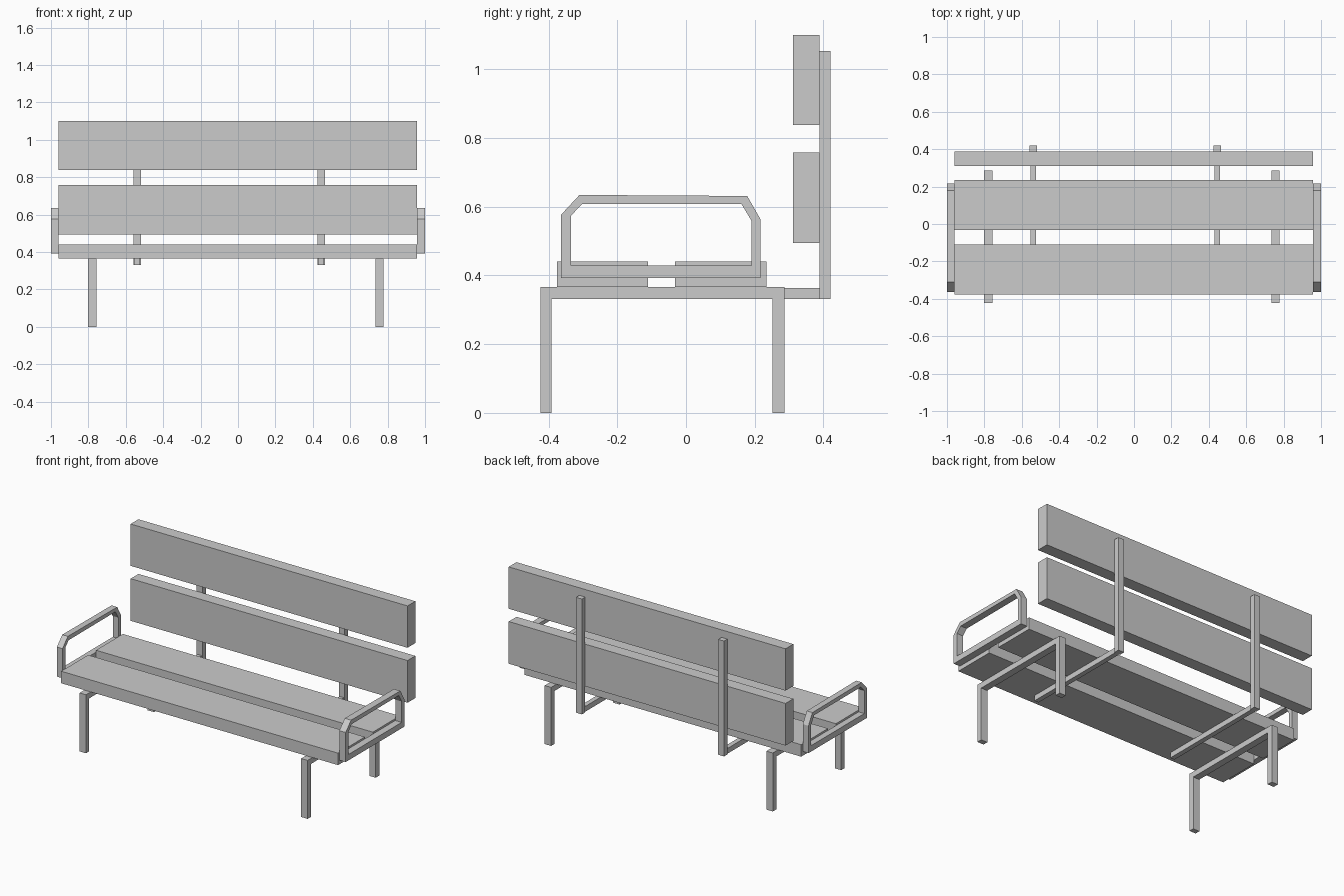
import bpy

if "Cube" in bpy.data.objects:
    bpy.data.objects.remove(bpy.data.objects["Cube"])


def prism(name, x0, x1, outline, hole=None):
    """Extrude a (y, z) outline along x; an optional matching inner outline makes a ring."""
    n = len(outline)
    loops = [outline] + ([hole] if hole else [])
    verts = [(x, y, z) for lp in loops for x in (x0, x1) for y, z in lp]
    faces = []
    for i in range(n):
        j = (i + 1) % n
        faces.append((i, j, n + j, n + i))
        if hole:
            a, b = 2 * n, 3 * n
            faces.append((a + j, a + i, b + i, b + j))
            faces.append((j, i, a + i, a + j))
            faces.append((n + i, n + j, b + j, b + i))
    if not hole:
        faces += [tuple(reversed(range(n))), tuple(range(n, 2 * n))]
    mesh = bpy.data.meshes.new(name)
    mesh.from_pydata(verts, [], faces)
    mesh.update()
    obj = bpy.data.objects.new(name, mesh)
    bpy.context.collection.objects.link(obj)
    return obj


def box(name, x0, x1, y0, y1, z0, z1):
    return prism(name, x0, x1, [(y0, z0), (y1, z0), (y1, z1), (y0, z1)])


# Seat and backrest planks
X0, X1 = -0.961, 0.956
box("front_seat_plank", X0, X1, -0.376, -0.11, 0.366, 0.441)
box("rear_seat_plank", X0, X1, -0.032, 0.234, 0.366, 0.441)
box("lower_back_plank", X0, X1, 0.311, 0.388, 0.494, 0.758)
box("upper_back_plank", X0, X1, 0.311, 0.388, 0.838, 1.10)

# Leg frames: one bent bar forming both legs and the crossbar
leg_outline = [(-0.423, 0), (-0.391, 0), (-0.391, 0.331), (0.251, 0.331),
               (0.251, 0), (0.286, 0), (0.286, 0.366), (-0.423, 0.366)]
for side, x in (("left", -0.779), ("right", 0.756)):
    prism(side + "_leg_frame", x - 0.022, x + 0.022, leg_outline)

# Backrest supports: upright post with a slimmer arm under the seat
for side, x in (("left", -0.538), ("right", 0.446)):
    box(side + "_back_post", x - 0.02, x + 0.02, 0.388, 0.421, 0.331, 1.053)
    box(side + "_back_support_arm", x - 0.015, x + 0.015, -0.31, 0.39, 0.331, 0.364)

# Armrest loops at both ends
outer = [(-0.363, 0.392), (0.217, 0.392), (0.217, 0.563),
         (0.178, 0.631), (-0.31, 0.634), (-0.363, 0.577)]
inner = [(-0.335, 0.429), (0.19, 0.429), (0.19, 0.56),
         (0.161, 0.608), (-0.303, 0.607), (-0.335, 0.573)]
prism("left_armrest", -1.0, X0, outer, inner)
prism("right_armrest", X1, 1.0, outer, inner)
